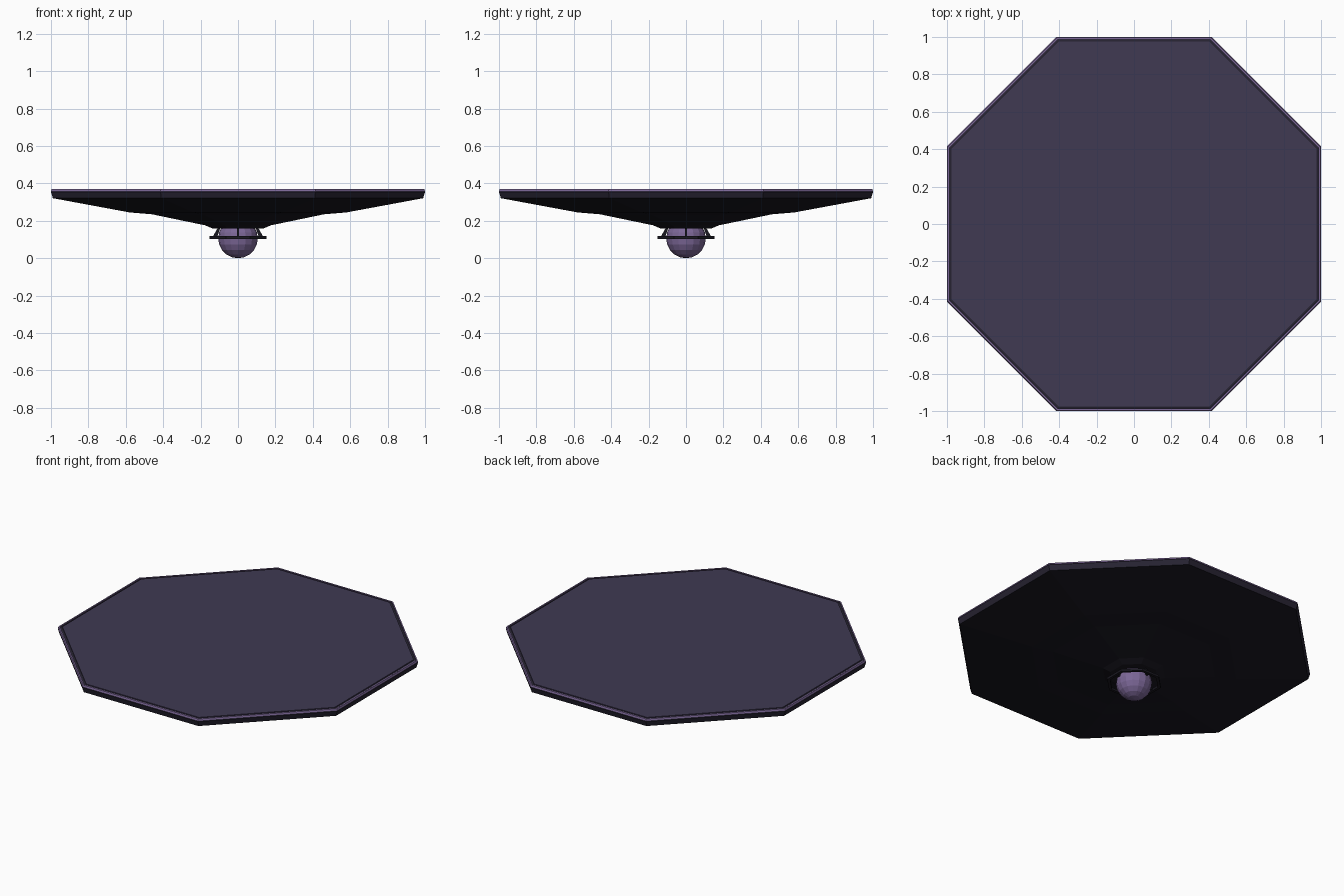
import bpy, bmesh, math
from mathutils import Matrix

if "Cube" in bpy.data.objects:
    bpy.data.objects.remove(bpy.data.objects["Cube"])


def material(name, rgb):
    m = bpy.data.materials.new(name)
    m.diffuse_color = (*rgb, 1)
    m.use_nodes = True
    m.node_tree.nodes["Principled BSDF"].inputs["Base Color"].default_value = m.diffuse_color
    return m


DARK = material("dark_stone", (0.010, 0.009, 0.015))
RIM = material("rim_stone", (0.020, 0.017, 0.032))
TOP = material("top_stone", (0.050, 0.041, 0.085))
GLOW = material("violet", (0.20, 0.135, 0.31))


def finish(name, bm, mat):
    bmesh.ops.recalc_face_normals(bm, faces=bm.faces)
    me = bpy.data.meshes.new(name)
    bm.to_mesh(me)
    bm.free()
    me.materials.append(mat)
    ob = bpy.data.objects.new(name, me)
    bpy.context.collection.objects.link(ob)
    return ob


def octagon_lathe(name, profile, mat, closed=False):
    """Stack octagons; profile holds (distance to flat side, z)."""
    bm = bmesh.new()
    rings = []
    for a, z in profile:
        r = a / math.cos(math.pi / 8)
        rings.append([bm.verts.new((r * math.cos((i + 0.5) * math.pi / 4),
                                    r * math.sin((i + 0.5) * math.pi / 4), z))
                      for i in range(8)])
    pairs = list(zip(rings, rings[1:]))
    if closed:
        pairs.append((rings[-1], rings[0]))
    else:
        bm.faces.new(rings[0])
        bm.faces.new(rings[-1])
    for lo, hi in pairs:
        for i in range(8):
            j = (i + 1) % 8
            bm.faces.new((lo[i], lo[j], hi[j], hi[i]))
    return finish(name, bm, mat)


# Tapering underside with a stepped middle and a small hub
octagon_lathe("underside", [(0.134, 0.158), (0.176, 0.176), (0.46, 0.235),
                            (0.58, 0.245), (0.99, 0.321)], DARK)

# Slab edge, top panel and thin violet trim
octagon_lathe("slab_rim", [(0.99, 0.321), (1.0, 0.355), (0.982, 0.366)], RIM)
octagon_lathe("top_panel", [(0.975, 0.355), (0.975, 0.37)], TOP)
octagon_lathe("edge_trim", [(0.992, 0.358), (1.0, 0.358), (0.996, 0.369),
                            (0.988, 0.369)], GLOW, closed=True)

# Faceted orb hanging below the hub
bm = bmesh.new()
bmesh.ops.create_uvsphere(bm, u_segments=16, v_segments=10, radius=0.106,
                          matrix=Matrix.Translation((0, 0, 0.106)))
finish("orb", bm, GLOW)

# Flat ring around the orb
octagon_lathe("orb_ring", [(0.135, 0.104), (0.152, 0.104), (0.152, 0.118),
                           (0.135, 0.118)], DARK, closed=True)

# Four slim struts joining the ring to the hub
bm = bmesh.new()
for k in range(4):
    before = len(bm.verts)
    pts = [(0.112, 0.11), (0.138, 0.11), (0.108, 0.162), (0.095, 0.162)]
    sides = [[bm.verts.new((x, y, z)) for x, z in pts] for y in (-0.006, 0.006)]
    bm.faces.new(sides[0])
    bm.faces.new(sides[1])
    for i in range(4):
        j = (i + 1) % 4
        bm.faces.new((sides[0][i], sides[0][j], sides[1][j], sides[1][i]))
    bmesh.ops.rotate(bm, verts=sides[0] + sides[1], cent=(0, 0, 0),
                     matrix=Matrix.Rotation(k * math.pi / 2, 3, 'Z'))
finish("orb_struts", bm, DARK)
